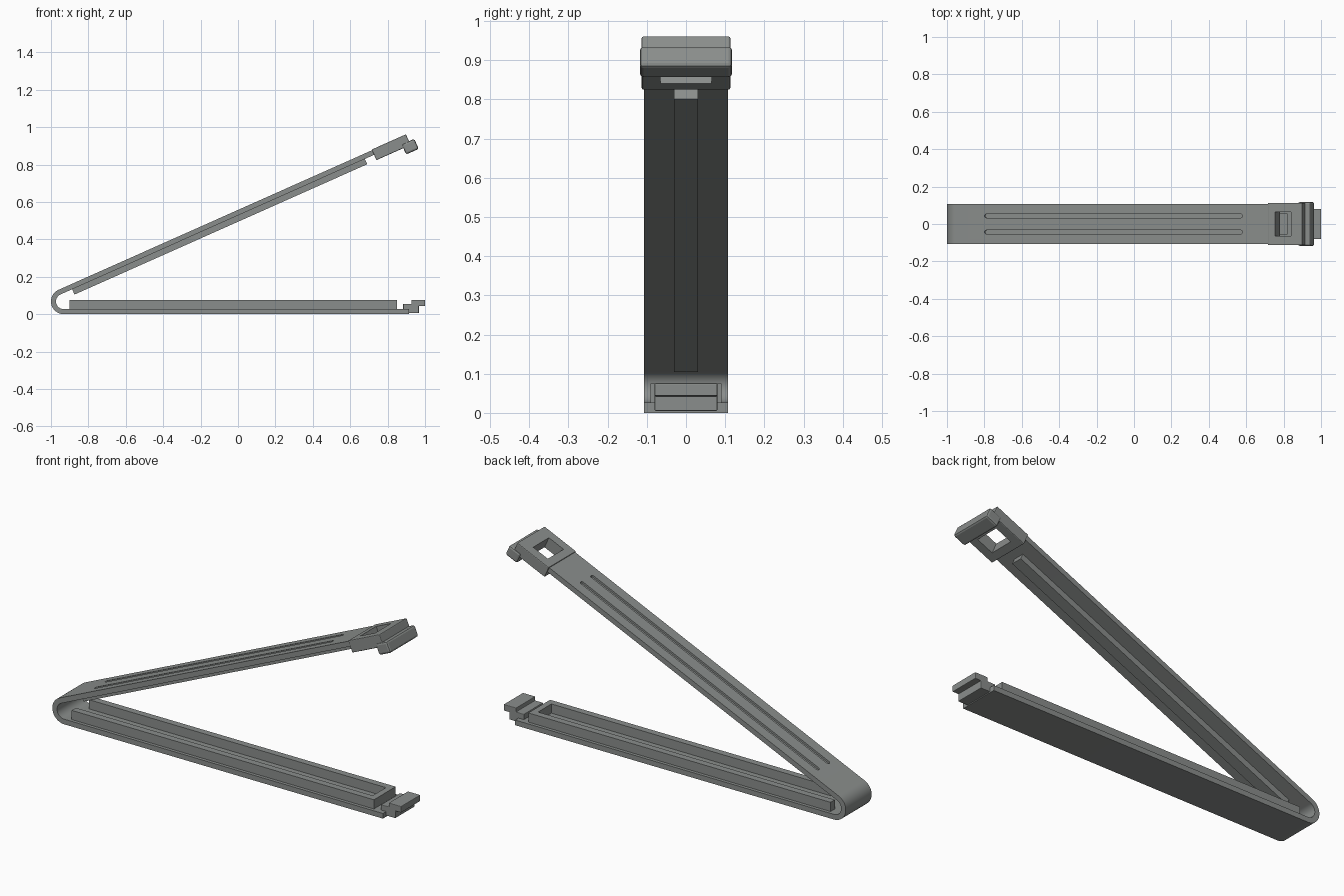
import bpy, bmesh, math
from mathutils import Vector

if "Cube" in bpy.data.objects:
    bpy.data.objects.remove(bpy.data.objects["Cube"])

A = math.radians(24)            # opening angle of the upper arm
R, T = 0.068, 0.027             # hinge radius, strap thickness
CX, CZ = -0.932, R              # hinge centre
U = Vector((math.cos(A), 0, math.sin(A)))
N = Vector((-math.sin(A), 0, math.cos(A)))
P0 = Vector((CX, 0, CZ)) + N * R    # start of the upper arm's outer face

grey = bpy.data.materials.new("grey plastic")
grey.diffuse_color = (0.255, 0.27, 0.262, 1)
grey.use_nodes = True
grey.node_tree.nodes["Principled BSDF"].inputs["Base Color"].default_value = grey.diffuse_color


def arm(u, n, y=0.0):
    """Point in the upper arm's own frame."""
    return P0 + U * u + N * n + Vector((0, y, 0))


def prism(name, pts, vec, bevel=0.0):
    """Extrude a flat outline along vec."""
    bm = bmesh.new()
    face = bm.faces.new([bm.verts.new(p) for p in pts])
    ext = bmesh.ops.extrude_face_region(bm, geom=[face])
    verts = [g for g in ext["geom"] if isinstance(g, bmesh.types.BMVert)]
    bmesh.ops.translate(bm, verts=verts, vec=vec)
    bmesh.ops.recalc_face_normals(bm, faces=bm.faces)
    if bevel:
        bmesh.ops.bevel(bm, geom=list(bm.edges), offset=bevel, segments=2,
                        profile=0.5, affect='EDGES')
    me = bpy.data.meshes.new(name)
    bm.to_mesh(me)
    bm.free()
    ob = bpy.data.objects.new(name, me)
    me.materials.append(grey)
    bpy.context.collection.objects.link(ob)
    return ob


def side_prism(name, pts, y0, y1, bevel=0.0):
    """Side outline (x, z) extruded from y0 to y1."""
    return prism(name, [Vector((p[0], y0, p[-1])) for p in pts],
                 Vector((0, y1 - y0, 0)), bevel)


def arm_box(name, u0, u1, n0, n1, w, bevel=0.0):
    pts = [arm(u0, n0), arm(u1, n0), arm(u1, n1), arm(u0, n1)]
    return side_prism(name, pts, -w, w, bevel)


def rect(x0, x1, z0, z1):
    return [(x0, z0), (x1, z0), (x1, z1), (x0, z1)]


def cut(ob, cutter):
    m = ob.modifiers.new("cut", 'BOOLEAN')
    m.operation, m.object, m.solver = 'DIFFERENCE', cutter, 'EXACT'
    cutter.hide_render = True
    cutter.hide_set(True)


def arc(r, steps=20):
    a0, a1 = math.radians(270), math.radians(90) + A
    return [(CX + r * math.cos(a0 + (a1 - a0) * i / steps),
             CZ + r * math.sin(a0 + (a1 - a0) * i / steps)) for i in range(steps + 1)]


# one folded strap: lower arm, hinge bend and upper arm
outline = [(0.914, 0)] + arc(R)
outline += [(p.x, p.z) for p in (arm(1.845, 0), arm(1.845, -T))]
outline += arc(R - T)[::-1] + [(0.914, T)]
strap = side_prism("folded_strap", outline, -0.107, 0.107)

# two long round-ended grooves on top of the upper arm
for s in (-1, 1):
    r, pts = 0.010, []
    for uc, start in ((1.675, -90), (0.185, 90)):
        for i in range(9):
            a = math.radians(start + 22.5 * i)
            pts.append(arm(uc + r * math.cos(a), -0.010, s * 0.043 + r * math.sin(a)))
    cut(strap, prism("groove_cutter", pts, N * 0.03))

# sealing ridge under the upper arm
arm_box("sealing_ridge", 0.068, 1.781, -T + 0.002, -0.058, 0.03)

# channel on the lower arm: two rails and an end wall
for s, n in ((-1, "front"), (1, "back")):
    side_prism(n + "_channel_rail", rect(-0.9, 0.85, T - 0.002, 0.075), s * 0.055, s * 0.09)
side_prism("channel_end_wall", rect(0.818, 0.85, T - 0.002, 0.075), -0.055, 0.055)

# stepped latch tab at the lower tip
side_prism("latch_tab", [(0.883, 0.02), (0.905, 0.005), (0.967, 0.005), (0.967, 0.043),
                         (1.0, 0.043), (1.0, 0.076), (0.928, 0.076), (0.928, 0.055),
                         (0.883, 0.055)], -0.08, 0.08, 0.003)

# clasp head with a square window, and the hook at its end
head = arm_box("clasp_head", 1.835, 2.035, -0.058, 0.004, 0.113, 0.004)
window = arm_box("window_cutter", 1.878, 1.971, -0.2, 0.2, 0.065)
cut(head, window)
cut(strap, window)
arm_box("clasp_hook", 1.992, 2.066, -0.095, -0.036, 0.118, 0.010)

# smooth the bend, keep the edges sharp
bpy.ops.object.select_all(action='DESELECT')
strap.select_set(True)
bpy.context.view_layer.objects.active = strap
bpy.ops.object.shade_smooth_by_angle(angle=math.radians(30))
